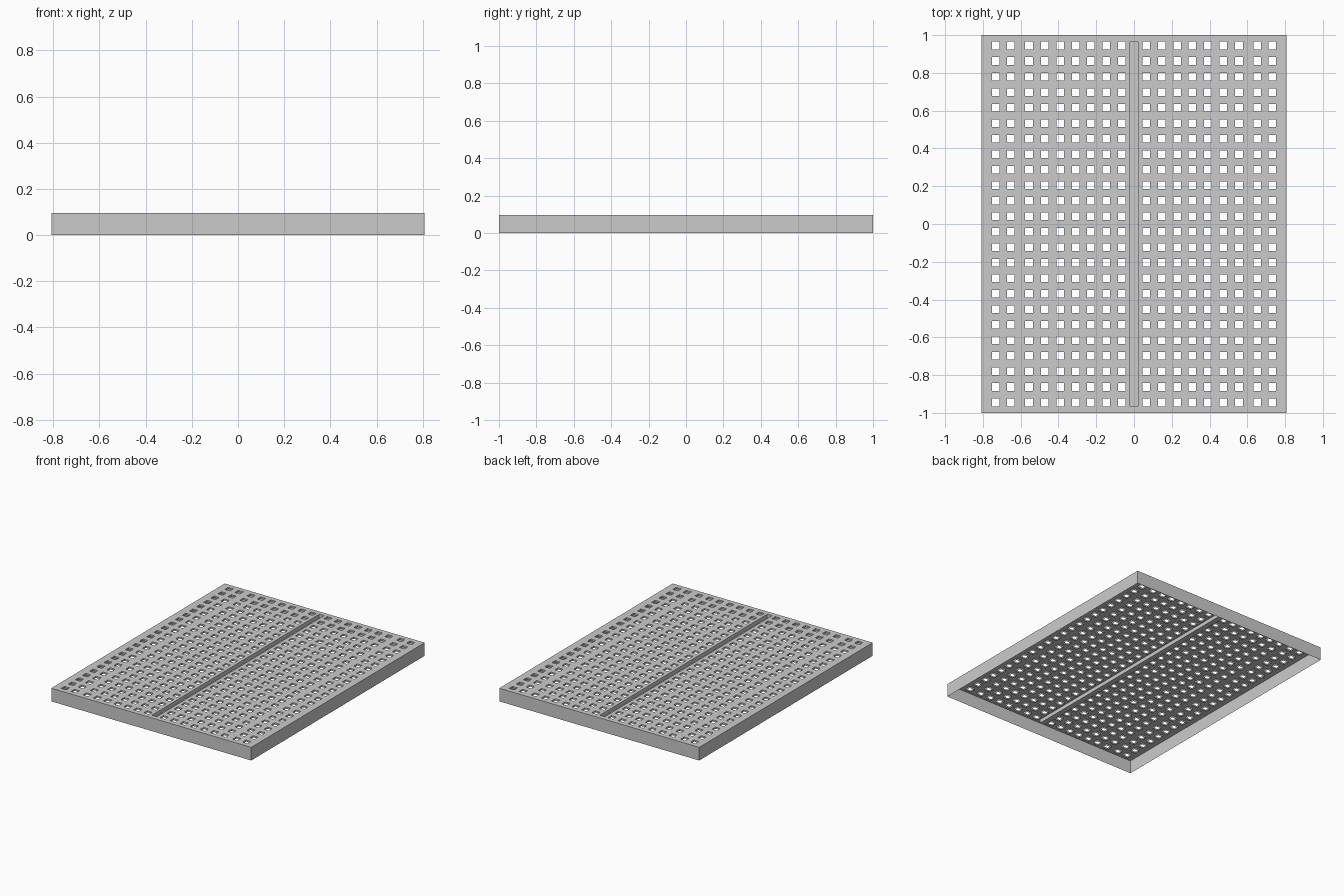
import bpy, bmesh

if "Cube" in bpy.data.objects:
    bpy.data.objects.remove(bpy.data.objects["Cube"])

W, L, H = 0.807, 1.0, 0.096      # half width, half length, height
R = 0.02                         # half size of a hole
HOLE_D, GROOVE_D = 0.012, 0.028  # depth of hole sleeves and centre groove

cols = [0.065, 0.147, 0.228, 0.308, 0.391, 0.472, 0.556, 0.652, 0.733]
xs = sorted([-c for c in cols] + cols)
ys = [-0.945 + i * 1.89 / 23 for i in range(24)]

bm = bmesh.new()


def quad(*pts):
    bm.faces.new([bm.verts.new(p) for p in pts])


def level(x0, x1, y0, y1, z):
    quad((x0, y0, z), (x1, y0, z), (x1, y1, z), (x0, y1, z))


def sleeve(x0, x1, y0, y1, z0, z1, inward):
    """Four upright walls around a rectangle."""
    ring = [(x0, y0), (x1, y0), (x1, y1), (x0, y1)]
    if inward:
        ring.reverse()
    for a, b in zip(ring, ring[1:] + ring[:1]):
        quad((*a, z0), (*b, z0), (*b, z1), (*a, z1))


# Cut lines of the top sheet; odd strips between them are holes
xc = sorted([-W, W, -R, R] + [x + s for x in xs for s in (-R, R)])
yc = sorted([-L, L] + [y + s for y in ys for s in (-R, R)])
g_end = yc[-2]

for i in range(len(xc) - 1):
    for j in range(len(yc) - 1):
        x0, x1, y0, y1 = xc[i], xc[i + 1], yc[j], yc[j + 1]
        mx = (x0 + x1) / 2
        groove = abs(mx) < 0.005 and 0 < j < len(yc) - 2
        hole = i % 2 == 1 and j % 2 == 1 and abs(mx) > 0.005
        if hole:
            sleeve(x0, x1, y0, y1, H - HOLE_D, H, True)
        elif not groove:
            level(x0, x1, y0, y1, H)

# Centre groove, closed at the bottom
sleeve(-R, R, -g_end, g_end, H - GROOVE_D, H, True)
level(-R, R, -g_end, g_end, H - GROOVE_D)

# Outer skirt, open underneath
sleeve(-W, W, -L, L, 0, H, False)

bmesh.ops.remove_doubles(bm, verts=bm.verts, dist=1e-5)
mesh = bpy.data.meshes.new("perforated_board")
bm.to_mesh(mesh)
bm.free()
bpy.context.collection.objects.link(bpy.data.objects.new("perforated_board", mesh))
